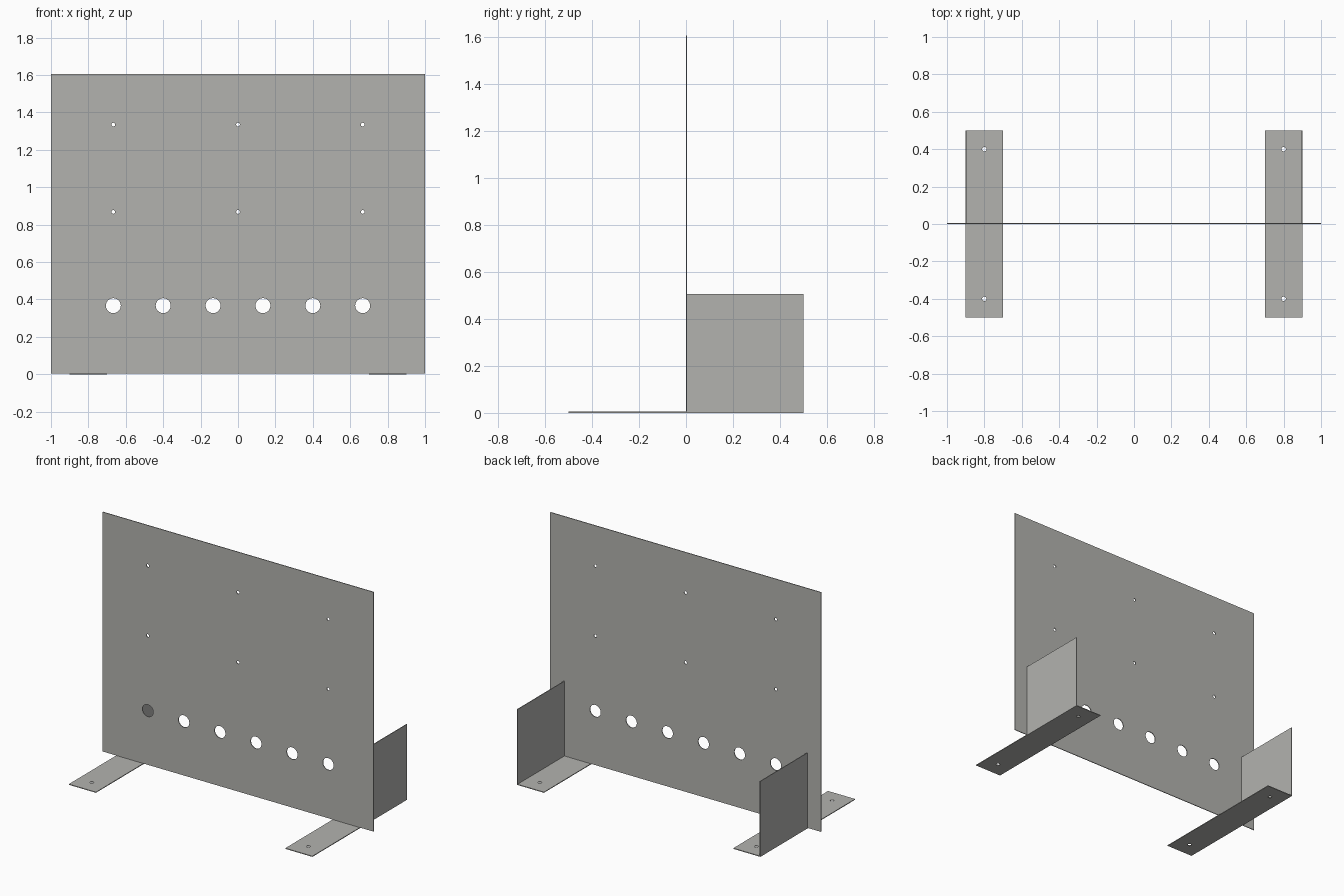
import bpy, bmesh, math
from mathutils import Matrix, Vector

cube = bpy.data.objects.get("Cube")
if cube:
    bpy.data.objects.remove(cube, do_unlink=True)

T = 0.005  # sheet thickness

steel = bpy.data.materials.new("sheet steel grey")
colour = (0.45, 0.45, 0.43, 1)
steel.diffuse_color = colour
steel.use_nodes = True
steel.node_tree.nodes["Principled BSDF"].inputs["Base Color"].default_value = colour


def plate(name, x0, x1, y0, y1, holes=(), matrix=Matrix()):
    """Flat sheet drawn in XY with round holes (x, y, radius), T thick."""
    bm = bmesh.new()
    loops = [[(x0, y0), (x1, y0), (x1, y1), (x0, y1)]]
    for hx, hy, r in holes:
        angles = [math.tau * i / 32 for i in range(32)]
        loops.append([(hx + r * math.cos(a), hy + r * math.sin(a)) for a in angles])
    edges = []
    for loop in loops:
        verts = [bm.verts.new((x, y, 0)) for x, y in loop]
        edges += [bm.edges.new((verts[i - 1], v)) for i, v in enumerate(verts)]
    bmesh.ops.triangle_fill(bm, edges=edges, use_beauty=True, normal=(0, 0, 1))
    ext = bmesh.ops.extrude_face_region(bm, geom=bm.faces[:], use_keep_orig=True)
    top = [g for g in ext["geom"] if isinstance(g, bmesh.types.BMVert)]
    bmesh.ops.translate(bm, verts=top, vec=Vector((0, 0, T)))
    bmesh.ops.recalc_face_normals(bm, faces=bm.faces[:])
    bm.transform(matrix)
    mesh = bpy.data.meshes.new(name)
    bm.to_mesh(mesh)
    bm.free()
    mesh.materials.append(steel)
    obj = bpy.data.objects.new(name, mesh)
    bpy.context.collection.objects.link(obj)
    return obj


# Upright panel: a row of large holes below two rows of screw holes
large = [(-2 / 3 + i * 4 / 15, 0.367, 0.04) for i in range(6)]
small = [(x, z, 0.01) for x in (-2 / 3, 0, 2 / 3) for z in (0.868, 1.335)]
upright = Matrix.Translation((0, T, 0)) @ Matrix.Rotation(math.pi / 2, 4, "X")
plate("back_panel", -1, 1, T, 1.605, large + small, upright)

# Feet, each with a square support wall on its outer edge behind the panel
for side, s in (("left", 1), ("right", -1)):
    cx = 0.8 * s
    plate(side + "_foot", cx - 0.1, cx + 0.1, -0.5, 0.5,
          [(cx, y, 0.012) for y in (-0.4, 0.4)])
    # Local x, y, z become world y, z, x
    stand = Matrix(((0, 0, 1, 0.9 - T if s > 0 else -0.9),
                    (1, 0, 0, 0), (0, 1, 0, 0), (0, 0, 0, 1)))
    plate(side + "_support_wall", T, 0.5, T, 0.505, matrix=stand)
